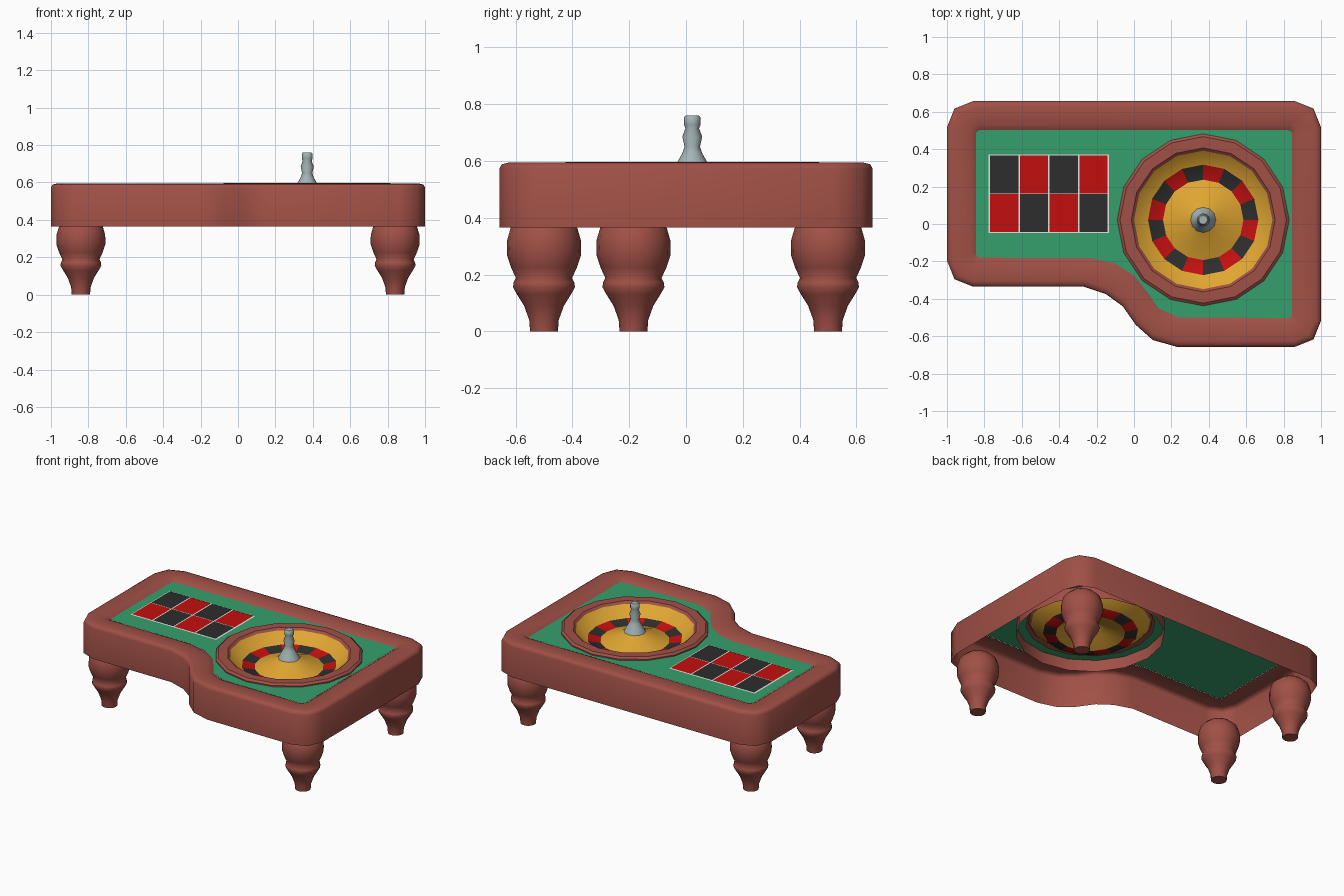
import bpy, bmesh, math

if "Cube" in bpy.data.objects:
    bpy.data.objects.remove(bpy.data.objects["Cube"])


def material(name, rgb):
    m = bpy.data.materials.new(name)
    lin = [((c / 255 + 0.055) / 1.055) ** 2.4 for c in rgb]
    m.diffuse_color = (*lin, 1)
    m.use_nodes = True
    m.node_tree.nodes["Principled BSDF"].inputs["Base Color"].default_value = m.diffuse_color
    return m


WOOD = material("red_brown_wood", (160, 80, 70))
FELT = material("green_felt", (54, 160, 108))
RED = material("red", (196, 15, 15))
BLACK = material("charcoal", (45, 45, 45))
GOLD = material("gold", (224, 166, 50))
STEEL = material("grey_steel", (164, 180, 181))
WHITE = material("off_white", (232, 232, 226))


def finish(name, bm, mats, angle=None, normals=True):
    if normals:
        bmesh.ops.recalc_face_normals(bm, faces=bm.faces)
    me = bpy.data.meshes.new(name)
    bm.to_mesh(me)
    bm.free()
    ob = bpy.data.objects.new(name, me)
    bpy.context.collection.objects.link(ob)
    for m in mats:
        me.materials.append(m)
    if angle:
        bpy.ops.object.select_all(action='DESELECT')
        ob.select_set(True)
        bpy.context.view_layer.objects.active = ob
        bpy.ops.object.shade_smooth_by_angle(angle=math.radians(angle))
    return ob


def ring_pts(cx, cy, r, n):
    return [(cx + r * math.cos(2 * math.pi * i / n),
             cy + r * math.sin(2 * math.pi * i / n)) for i in range(n)]


def lathe(name, profile, cx, cy, n, mats, rule=lambda k, i: 0, angle=30):
    """Revolve (radius, z) points; rule(segment, side) picks the colour."""
    bm = bmesh.new()
    rings = []
    for r, z in profile:
        if r == 0:
            rings.append([bm.verts.new((cx, cy, z))] * n)
        else:
            rings.append([bm.verts.new((x, y, z)) for x, y in ring_pts(cx, cy, r, n)])
    for k in range(len(rings) - 1):
        a, b = rings[k], rings[k + 1]
        for i in range(n):
            j = (i + 1) % n
            f = bm.faces.new(list(dict.fromkeys((a[i], a[j], b[j], b[i]))))
            f.material_index = rule(k, i)
    return finish(name, bm, mats, angle)


# table outline: clipped corners plus an S-shaped front edge
INSET = 0.155


def corner(x, y, a, b):
    sx, sy = math.copysign(1, x), math.copysign(1, y)
    pts = [(x, y - a * sy), (x - b * sx, y - b * sy), (x - a * sx, y)]
    return pts if sx * sy > 0 else pts[::-1]


corners = [(1, 0.657), (-1, 0.657), (-1, -0.335), (1, -0.657)]
outer, inner = [], []
for k, (x, y) in enumerate(corners):
    if k == 3:
        outer += [(-0.27, -0.335), (-0.15, -0.375), (-0.06, -0.44),
                  (0.01, -0.54), (0.10, -0.62), (0.23, -0.657)]
        inner += [(-0.23, -0.182), (-0.10, -0.212), (0.0, -0.275),
                  (0.075, -0.37), (0.13, -0.45), (0.24, -0.5)]
    outer += corner(x, y, 0.14, 0.04)
    inner += corner(x - math.copysign(INSET, x), y - math.copysign(INSET, y), 0.02, 0.006)

# rail: an open shell swept from the outer wall over to the felt
bm = bmesh.new()
loops = []
for t, z in [(0, 0.365), (0, 0.572), (0.05, 0.588), (0.2, 0.594), (0.8, 0.594), (1, 0.576)]:
    loops.append([bm.verts.new((o[0] + (p[0] - o[0]) * t, o[1] + (p[1] - o[1]) * t, z))
                  for o, p in zip(outer, inner)])
n = len(outer)
for a, b in zip(loops, loops[1:]):
    for i in range(n):
        j = (i + 1) % n
        bm.faces.new((a[i], a[j], b[j], b[i]))
finish("table_rail", bm, [WOOD], 65, normals=False)

# felt with a round hole for the wheel
CX, CY = 0.37, 0.022
bm = bmesh.new()
edges = []
for pts in (inner, ring_pts(CX, CY, 0.40, 16)):
    vs = [bm.verts.new((x, y, 0.577)) for x, y in pts]
    edges += [bm.edges.new((vs[i], vs[i - 1])) for i in range(len(vs))]
bmesh.ops.triangle_fill(bm, edges=edges, use_beauty=True, normal=(0, 0, 1))
for f in bm.faces:
    f.normal_update()
    if f.normal.z < 0:
        f.normal_flip()
finish("felt_top", bm, [FELT], normals=False)


# betting grid: white plate with coloured cells
def quad(bm, x0, x1, y0, y1, z, mi):
    f = bm.faces.new([bm.verts.new((x, y, z)) for x, y in
                      ((x0, y0), (x1, y0), (x1, y1), (x0, y1))])
    f.material_index = mi


bm = bmesh.new()
X0, X1, Y0, Y1 = -0.777, -0.133, -0.048, 0.371
quad(bm, X0, X1, Y0, Y1, 0.580, 0)
cw, ch = (X1 - X0 - 0.008) / 4, (Y1 - Y0 - 0.008) / 2
for i in range(4):
    for j in range(2):
        x, y = X0 + 0.004 + i * cw, Y0 + 0.004 + j * ch
        quad(bm, x + 0.004, x + cw - 0.004, y + 0.002, y + ch - 0.002,
             0.583, 1 + (i + j) % 2)
finish("betting_grid", bm, [WHITE, RED, BLACK], normals=False)

# wheel: wooden rim, gold bowl, alternating pockets, gold cone
lathe("wheel_rim", [(0.46, 0.497), (0.46, 0.585), (0.445, 0.597), (0.385, 0.597), (0.37, 0.583)],
      CX, CY, 16, [WOOD])
lathe("wheel_bowl", [(0.37, 0.583), (0.295, 0.52), (0.215, 0.505), (0.1, 0.548), (0.05, 0.575)],
      CX, CY, 16, [GOLD, RED, BLACK],
      lambda k, i: (1 if i % 2 else 2) if k == 1 else 0)

# spindle in the middle of the wheel
lathe("wheel_spindle", [(0.068, 0.565), (0.053, 0.595), (0.036, 0.625), (0.027, 0.65),
                        (0.035, 0.685), (0.024, 0.715), (0.029, 0.727), (0.029, 0.753),
                        (0.023, 0.76), (0, 0.76)], CX, CY, 12, [STEEL], angle=50)

# four turned legs
leg = [(0, 0), (0.049, 0), (0.052, 0.04), (0.07, 0.09), (0.095, 0.13), (0.109, 0.155),
       (0.107, 0.172), (0.099, 0.188), (0.116, 0.225), (0.131, 0.27), (0.130, 0.32),
       (0.117, 0.365), (0.085, 0.395), (0, 0.41)]
for name, x, y in [("back_right_leg", 0.84, 0.5), ("back_left_leg", -0.84, 0.5),
                   ("front_right_leg", 0.84, -0.5), ("front_left_leg", -0.84, -0.185)]:
    lathe(name, leg, x, y, 16, [WOOD], angle=55)
